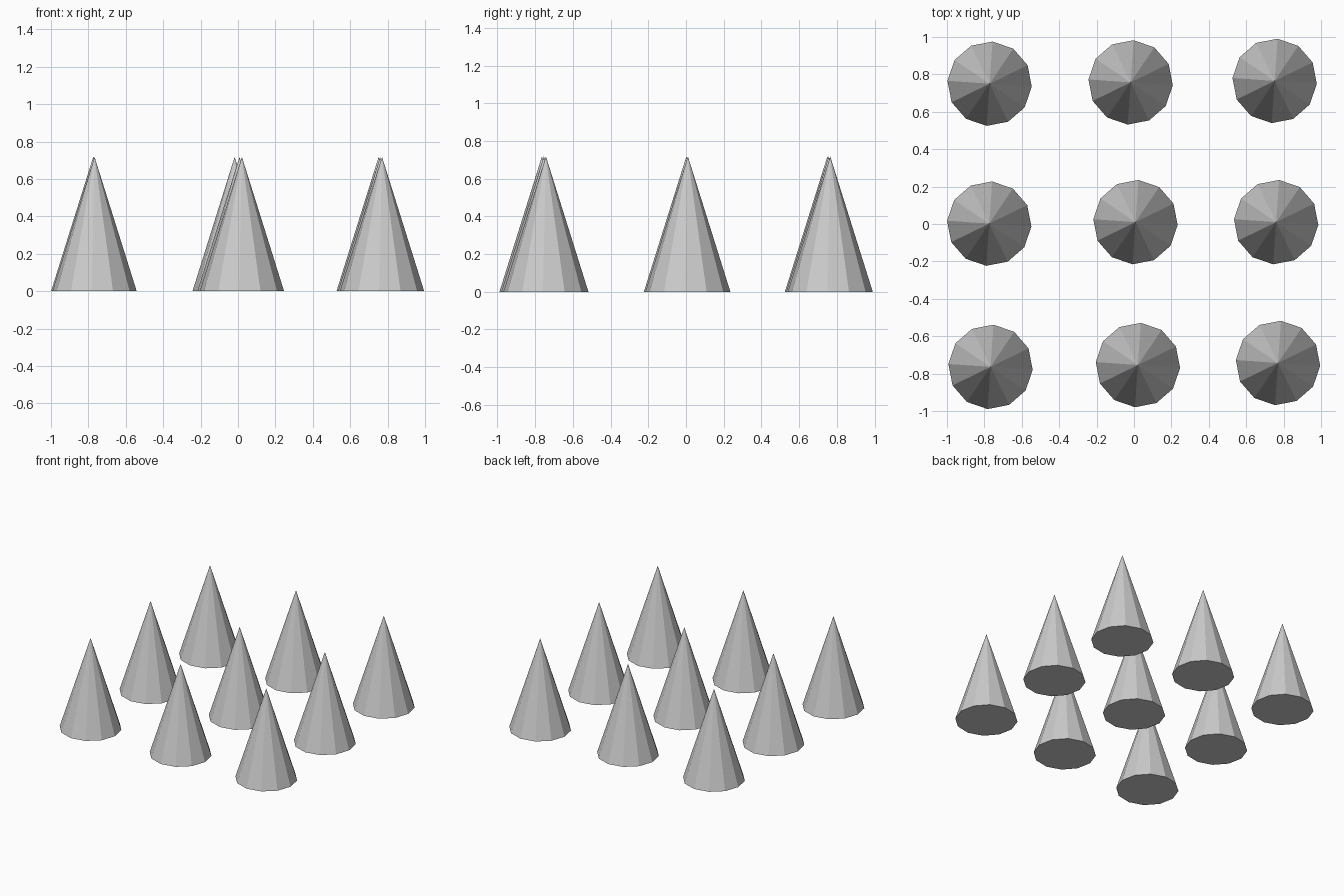
import bpy
from math import radians

if "Cube" in bpy.data.objects:
    bpy.data.objects.remove(bpy.data.objects["Cube"])

RADIUS, HEIGHT, SIDES = 0.226, 0.718, 12

# slightly uneven 3 x 3 grid of spikes: back, middle and front rows
rows = {
    "back": [(-0.772, 0.75), (-0.018, 0.757), (0.752, 0.765)],
    "middle": [(-0.774, 0.002), (0.008, 0.01), (0.76, 0.01)],
    "front": [(-0.767, -0.764), (0.021, -0.754), (0.77, -0.743)],
}


def add_cone(name, x, y):
    # pointed, flat-shaded cone with a closed base on the ground
    bpy.ops.mesh.primitive_cone_add(
        vertices=SIDES, radius1=RADIUS, radius2=0, depth=HEIGHT,
        end_fill_type='NGON', location=(x, y, HEIGHT / 2),
        rotation=(0, 0, radians(-4)))
    bpy.context.object.name = name


for row, spots in rows.items():
    for side, (x, y) in zip(("left", "centre", "right"), spots):
        add_cone(f"cone_{row}_{side}", x, y)
